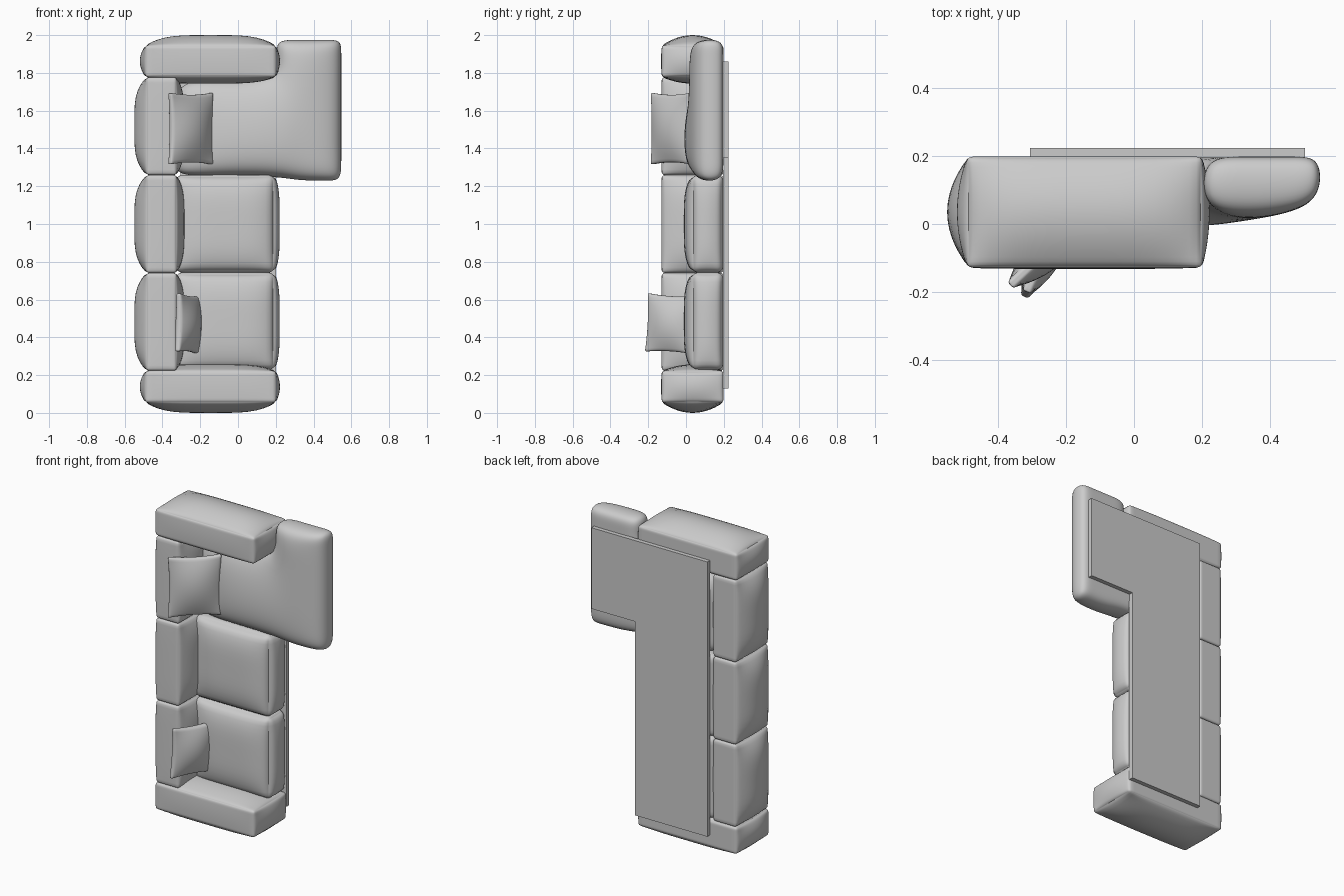
import bpy, bmesh, math
from mathutils import Vector, Matrix

if "Cube" in bpy.data.objects:
    bpy.data.objects.remove(bpy.data.objects["Cube"])


def finish(name, bm, angle=40):
    me = bpy.data.meshes.new(name)
    bmesh.ops.recalc_face_normals(bm, faces=bm.faces)
    bm.to_mesh(me)
    bm.free()
    ob = bpy.data.objects.new(name, me)
    bpy.context.collection.objects.link(ob)
    bpy.ops.object.select_all(action='DESELECT')
    ob.select_set(True)
    bpy.context.view_layer.objects.active = ob
    bpy.ops.object.shade_smooth_by_angle(angle=math.radians(angle))
    return ob


def cushion(name, lo, hi, out_lo, out_hi, r=0.015, pinch=0.0):
    """Soft rounded box lo..hi whose faces swell by out_lo / out_hi per axis."""
    lo, hi = Vector(lo), Vector(hi)
    mid, half = (lo + hi) / 2, (hi - lo) / 2
    power = [2 if h < 0.2 else 4 for h in half]
    bm = bmesh.new()
    bmesh.ops.create_cube(bm, size=2)
    bmesh.ops.subdivide_edges(bm, edges=bm.edges[:], cuts=19, use_grid_fill=True)
    for v in bm.verts:
        u = [math.sin(c * math.pi / 2) for c in v.co]
        p = Vector([u[i] * half[i] for i in range(3)])
        core = Vector([max(-half[i] + r, min(half[i] - r, p[i])) for i in range(3)])
        d = p - core
        if d.length > 1e-6:
            p = core + d.normalized() * r
        fall = [1 - abs(u[i]) ** power[i] for i in range(3)]
        for i in range(3):
            j, k = (i + 1) % 3, (i + 2) % 3
            amount = out_hi[i] if u[i] > 0 else out_lo[i]
            p[i] += amount * u[i] * fall[j] * fall[k]
        if pinch:  # draw the pillow sides inward between its corners
            x, z = u[0], u[2]
            p.x *= 1 - pinch * (1 - z * z)
            p.z *= 1 - pinch * (1 - x * x)
        v.co = mid + p
    return finish(name, bm)


def box(name, lo, hi):
    bm = bmesh.new()
    bmesh.ops.create_cube(bm, size=1)
    lo, hi = Vector(lo), Vector(hi)
    for v in bm.verts:
        v.co = Vector([(lo[i] + hi[i]) / 2 + v.co[i] * (hi[i] - lo[i]) for i in range(3)])
    return finish(name, bm)


# Arms at both ends
cushion("arm_lower", (-0.49, -0.128, 0.055), (0.2, 0.198, 0.222),
        (0.03, 0.004, 0.055), (0.022, 0, 0.035))
cushion("arm_upper", (-0.49, -0.128, 1.778), (0.2, 0.198, 1.945),
        (0.03, 0.004, 0.035), (0.022, 0, 0.055))

# Back cushions
for i in range(3):
    z = 0.224 + i * 0.518
    cushion(f"back_cushion_{i + 1}", (-0.485, -0.128, z), (-0.325, 0.198, z + 0.516),
            (0.064, 0.003, 0.004), (0.042, 0, 0.004))

# Two seat cushions
for i in range(2):
    z = 0.228 + i * 0.516
    cushion(f"seat_cushion_{i + 1}", (-0.33, 0.03, z), (0.195, 0.198, z + 0.514),
            (0, 0.042, 0.004), (0.026, 0, 0.004), r=0.035)

# L-shaped chaise cushion: coarse cage smoothed by subdivision
xs = [-0.34, -0.1, 0.2, 0.32, 0.47, 0.55]
zs = [1.25, 1.34, 1.55, 1.77, 1.9, 1.978]
bm = bmesh.new()
cells = {(i, k) for i in range(5) for k in range(5) if i >= 2 or k < 3}
verts = {}


def node(i, k, back):
    key = (i, k, back)
    if key not in verts:
        around = [(i - 1, k - 1), (i, k - 1), (i - 1, k), (i, k)]
        inside = all(c in cells for c in around)
        y = 0.198 if back else ((-0.012 + 0.045 * max(0, (xs[i] - 0.2) / 0.27))
                                if inside else 0.045)
        if not back and i == 5:
            y = 0.08
        z = zs[k] - (0.025 if k == 0 and i > 2 else 0)
        verts[key] = bm.verts.new((xs[i], y, z))
    return verts[key]


for i, k in cells:
    ring = [(i, k), (i + 1, k), (i + 1, k + 1), (i, k + 1)]
    for back in (0, 1):
        bm.faces.new([node(a, b, back) for a, b in ring])
    for n, (di, dk) in enumerate([(0, -1), (1, 0), (0, 1), (-1, 0)]):
        if (i + di, k + dk) not in cells:
            a, b = ring[n], ring[(n + 1) % 4]
            bm.faces.new([node(*a, 0), node(*b, 0), node(*b, 1), node(*a, 1)])
chaise = finish("chaise_cushion", bm, 180)
chaise.modifiers.new("Smooth", 'SUBSURF').levels = 3
chaise.modifiers["Smooth"].render_levels = 3

# Base panels
box("base_long", (-0.305, 0.196, 0.13), (0.2, 0.224, 1.35))
box("base_corner", (-0.305, 0.196, 1.35), (0.2, 0.224, 1.86))
box("base_chaise", (0.2, 0.196, 1.35), (0.503, 0.224, 1.86))

# Loose pillows leaning on the back
for name, size, place, turn, lean in [
        ("pillow_upper", (0.31, 0.38), (-0.25, -0.075, 1.505), 43, 0),
        ("pillow_lower", (0.28, 0.31), (-0.262, -0.08, 0.472), 66, 3)]:
    w, h = size[0] / 2, size[1] / 2
    ob = cushion(name, (-w, -0.014, -h), (w, 0.014, h),
                 (0, 0.04, 0), (0, 0.04, 0), r=0.01, pinch=0.06)
    ob.matrix_world = (Matrix.Translation(place) @ Matrix.Rotation(math.radians(turn), 4, 'Z')
                       @ Matrix.Rotation(math.radians(lean), 4, 'Y'))
